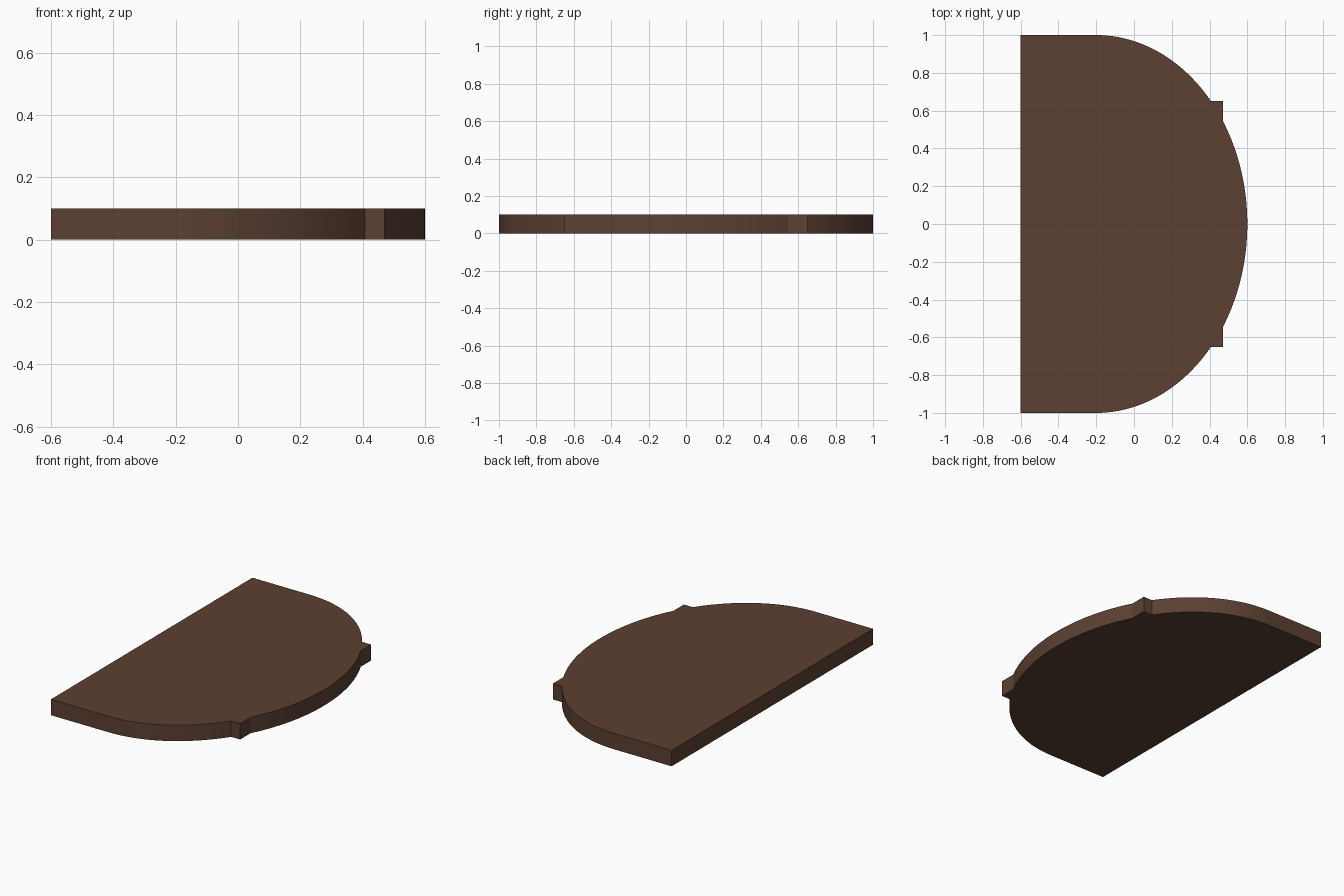
import bpy, bmesh, math

if "Cube" in bpy.data.objects:
    bpy.data.objects.remove(bpy.data.objects["Cube"])

THICK = 0.10
CX, RX, RY = -0.2, 0.8, 1.0      # half-ellipse front edge
BACK_X = -0.6                    # straight back edge
TAB_X, TAB_Y = 0.47, 0.65        # outer corner of each tab

brown = bpy.data.materials.new("dark_brown")
brown.diffuse_color = (0.107, 0.0513, 0.0331, 1.0)
brown.use_nodes = True
brown.node_tree.nodes["Principled BSDF"].inputs["Base Color"].default_value = brown.diffuse_color


def edge(t):
    return (CX + RX * math.cos(t), RY * math.sin(t))


# Half outline from the nose (y = 0) round to the back corner
t_in = math.acos((TAB_X - CX) / RX)     # curve meets tab's outer face
t_out = math.asin(TAB_Y / RY)           # curve meets tab's side face
half = [edge(t_in * i / 16) for i in range(17)]
half.append((TAB_X, TAB_Y))
half += [edge(t_out + (math.pi / 2 - t_out) * i / 24) for i in range(25)]
half.append((BACK_X, RY))

# Mirror across y = 0 to close the outline
outline = [(x, -y) for x, y in reversed(half[1:])] + half

# Extrude the slab
bm = bmesh.new()
face = bm.faces.new([bm.verts.new((x, y, 0)) for x, y in outline])
ext = bmesh.ops.extrude_face_region(bm, geom=[face], use_keep_orig=True)
bmesh.ops.translate(bm, vec=(0, 0, THICK),
                    verts=[g for g in ext["geom"] if isinstance(g, bmesh.types.BMVert)])
bmesh.ops.recalc_face_normals(bm, faces=bm.faces)

mesh = bpy.data.meshes.new("rounded_slab")
bm.to_mesh(mesh)
bm.free()
mesh.materials.append(brown)
slab = bpy.data.objects.new("rounded_slab", mesh)
bpy.context.collection.objects.link(slab)
